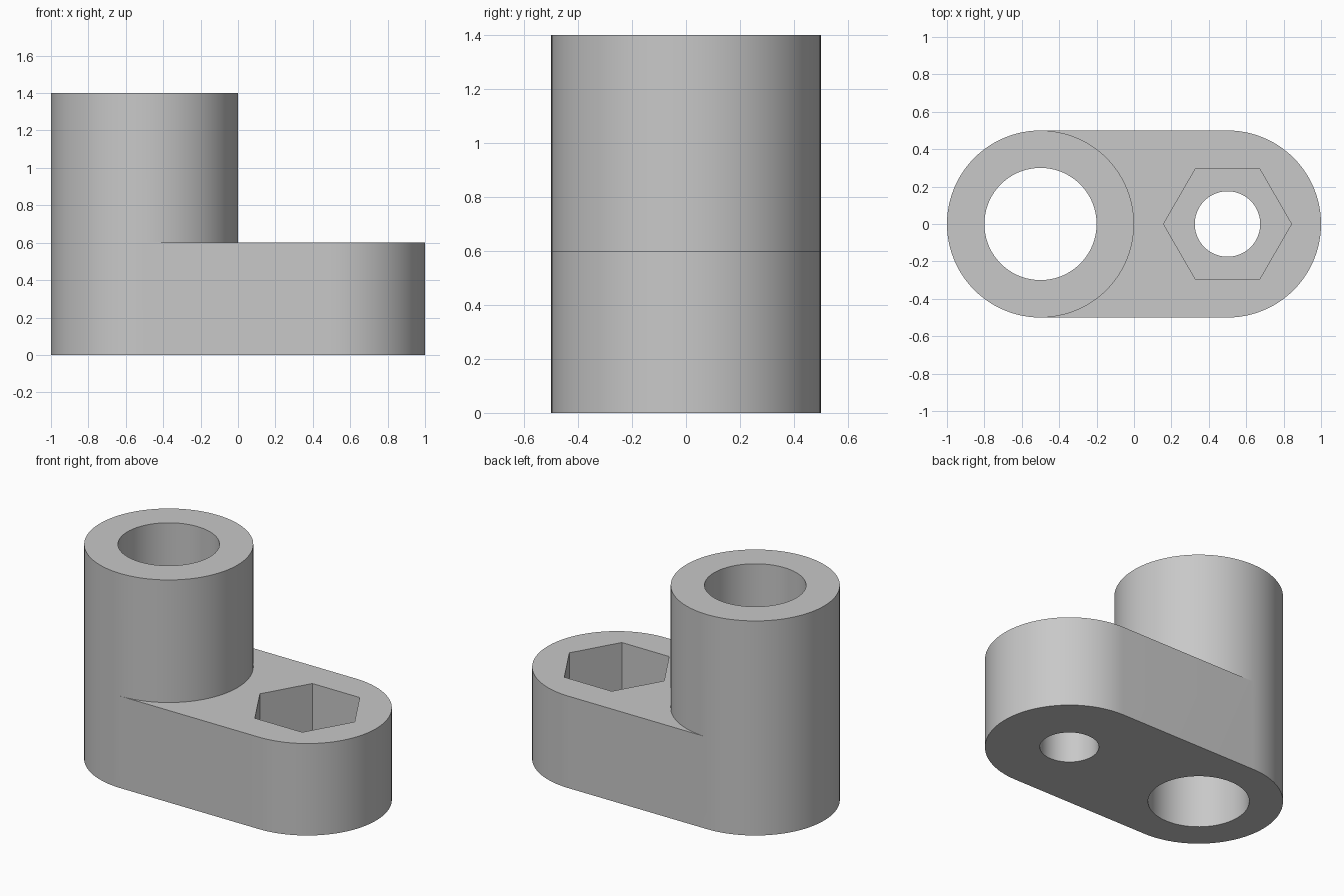
import bpy
import bmesh
from math import cos, sin, tau, radians

if "Cube" in bpy.data.objects:
    bpy.data.objects.remove(bpy.data.objects["Cube"], do_unlink=True)

SEGMENTS = 96
RADIUS = 0.5
TUBE_X, BOLT_X = -0.5, 0.5
BASE_TOP, TUBE_TOP = 0.6, 1.4
POCKET_FLOOR = 0.25

grey = bpy.data.materials.new("grey")
grey.use_nodes = True
colour = (0.58, 0.58, 0.58, 1)
grey.diffuse_color = colour
grey.node_tree.nodes["Principled BSDF"].inputs["Base Color"].default_value = colour


def arc(x, radius, steps, start=0.0, sweep=tau):
    """Points on an arc centred at (x, 0); a partial arc keeps its end point."""
    count = steps if sweep == tau else steps + 1
    return [(x + radius * cos(start + sweep * i / steps),
             radius * sin(start + sweep * i / steps)) for i in range(count)]


def prism(name, outline, bottom, top):
    """Extrude a closed outline between two heights."""
    bm = bmesh.new()
    face = bm.faces.new([bm.verts.new((x, y, bottom)) for x, y in outline])
    raised = bmesh.ops.extrude_face_region(bm, geom=[face])["geom"]
    bmesh.ops.translate(bm, vec=(0, 0, top - bottom),
                        verts=[v for v in raised if isinstance(v, bmesh.types.BMVert)])
    bmesh.ops.recalc_face_normals(bm, faces=bm.faces)
    mesh = bpy.data.meshes.new(name)
    bm.to_mesh(mesh)
    bm.free()
    mesh.materials.append(grey)
    obj = bpy.data.objects.new(name, mesh)
    bpy.context.collection.objects.link(obj)
    return obj


def combine(body, tool, operation):
    """Apply a boolean and discard the tool."""
    tool.hide_render = True
    mod = body.modifiers.new(tool.name, 'BOOLEAN')
    mod.operation = operation
    mod.solver = 'EXACT'
    mod.object = tool
    bpy.context.view_layer.objects.active = body
    bpy.ops.object.modifier_apply(modifier=mod.name)
    bpy.data.objects.remove(tool, do_unlink=True)


# Rounded base with the upright tube standing on one end
half = SEGMENTS // 2
slot = (arc(BOLT_X, RADIUS, half, -tau / 4, tau / 2)
        + arc(TUBE_X, RADIUS, half, tau / 4, tau / 2))
bracket = prism("bracket", slot, 0, BASE_TOP)
tube = prism("tube", arc(TUBE_X, RADIUS, SEGMENTS), BASE_TOP, TUBE_TOP)
combine(bracket, tube, 'UNION')

# Tube bore, bolt hole and hexagonal nut pocket
cutters = [
    ("tube_bore", 0.3, SEGMENTS, TUBE_X, -0.1, TUBE_TOP + 0.1),
    ("bolt_hole", 0.175, SEGMENTS, BOLT_X, -0.1, BASE_TOP + 0.1),
    ("nut_pocket", 0.342, 6, BOLT_X, POCKET_FLOOR, BASE_TOP + 0.1),
]
for name, radius, sides, x, bottom, top in cutters:
    combine(bracket, prism(name, arc(x, radius, sides), bottom, top), 'DIFFERENCE')

# Smooth round walls, crisp rims
bpy.ops.object.select_all(action='DESELECT')
bracket.select_set(True)
bpy.context.view_layer.objects.active = bracket
bpy.ops.object.shade_smooth_by_angle(angle=radians(30))
